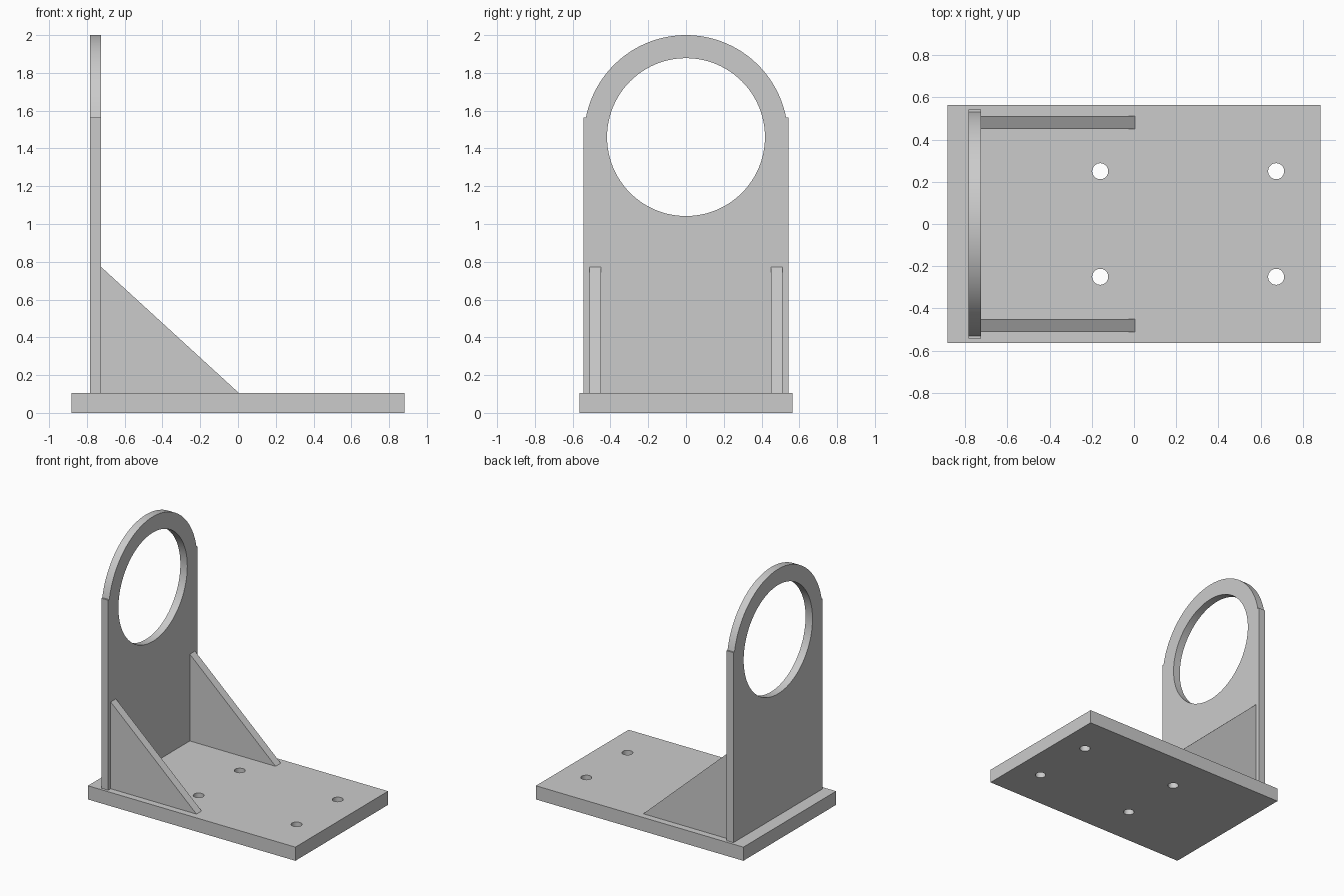
import bpy, bmesh, math
from mathutils import Vector

if "Cube" in bpy.data.objects:
    bpy.data.objects.remove(bpy.data.objects["Cube"])

grey = bpy.data.materials.new("light_grey")
grey.diffuse_color = (0.6, 0.6, 0.6, 1)
grey.use_nodes = True
grey.node_tree.nodes["Principled BSDF"].inputs["Base Color"].default_value = grey.diffuse_color


def circle(cx, cy, r, n):
    return [(cx + r * math.cos(2 * math.pi * i / n), cy + r * math.sin(2 * math.pi * i / n))
            for i in range(n)]


def extruded(name, loops, place, depth):
    """Fill an outline with holes, then extrude it along depth."""
    bm = bmesh.new()
    edges = []
    for loop in loops:
        vs = [bm.verts.new(place(a, b)) for a, b in loop]
        edges += [bm.edges.new((vs[i - 1], vs[i])) for i in range(len(vs))]
    bmesh.ops.triangle_fill(bm, edges=edges, use_beauty=True)
    geom = bmesh.ops.extrude_face_region(bm, geom=bm.faces[:], use_keep_orig=True)["geom"]
    bmesh.ops.translate(bm, vec=Vector(depth),
                        verts=[g for g in geom if isinstance(g, bmesh.types.BMVert)])
    bmesh.ops.recalc_face_normals(bm, faces=bm.faces[:])
    mesh = bpy.data.meshes.new(name)
    bm.to_mesh(mesh)
    bm.free()
    mesh.materials.append(grey)
    obj = bpy.data.objects.new(name, mesh)
    bpy.context.collection.objects.link(obj)
    bpy.ops.object.select_all(action='DESELECT')
    obj.select_set(True)
    bpy.context.view_layer.objects.active = obj
    bpy.ops.object.shade_smooth_by_angle(angle=math.radians(30))
    return obj


BASE_TOP = 0.105

# Base plate with four bolt holes
hx, hy = 0.882, 0.563
bolts = [circle(x, y, 0.038, 32) for x in (-0.16, 0.673) for y in (-0.25, 0.25)]
extruded("base_plate", [[(-hx, -hy), (hx, -hy), (hx, hy), (-hx, hy)]] + bolts,
         lambda a, b: (a, b, 0), (0, 0, BASE_TOP))

# Upright plate: square shoulders, round arch and a large bore
half, shoulder, centre, radius = 0.542, 1.565, 1.46, 0.54
start = math.asin((shoulder - centre) / radius)
steps = 64
arch = []
for i in range(steps + 1):
    t = start + (math.pi - 2 * start) * i / steps
    arch.append((radius * math.cos(t), centre + radius * math.sin(t)))
outline = ([(-half, BASE_TOP), (half, BASE_TOP), (half, shoulder)] + arch
           + [(-half, shoulder)])
extruded("upright_plate", [outline, circle(0, centre, 0.418, 96)],
         lambda a, b: (-0.783, a, b), (0.059, 0, 0))

# Triangular gussets on both sides
for side, y in (("front", -0.512), ("back", 0.449)):
    extruded(side + "_gusset", [[(-0.724, BASE_TOP), (0.005, BASE_TOP), (-0.724, 0.772)]],
             lambda a, b: (a, y, b), (0, 0.063, 0))
